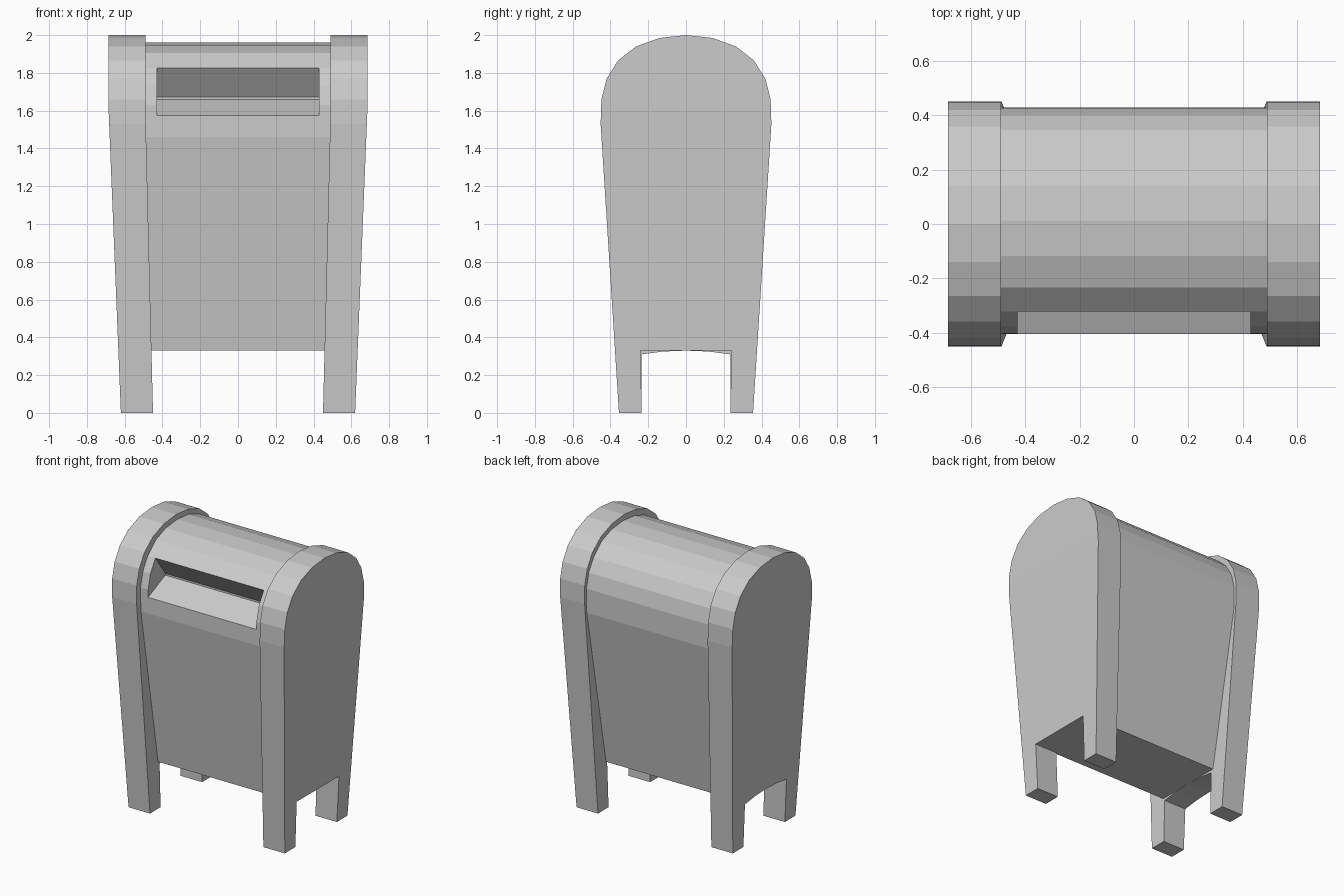
import bpy, bmesh

if "Cube" in bpy.data.objects:
    bpy.data.objects.remove(bpy.data.objects["Cube"])

BEND = 1.6  # height where the taper ends


def prism(name, profile, left, right):
    """Extrude a (y, z) profile in x; left and right give x at height z."""
    bm = bmesh.new()
    a = [bm.verts.new((0, y, z)) for y, z in profile]
    b = [bm.verts.new((1, y, z)) for y, z in profile]
    n = len(profile)
    bm.faces.new(a)
    bm.faces.new(b[::-1])
    for i in range(n):
        bm.faces.new((a[i], b[i], b[(i + 1) % n], a[(i + 1) % n]))
    # Split at the bend so each end stays planar on both sides of it
    bmesh.ops.bisect_plane(bm, geom=bm.verts[:] + bm.edges[:] + bm.faces[:],
                           dist=1e-5, plane_co=(0, 0, BEND), plane_no=(0, 0, 1))
    for v in bm.verts:
        v.co.x = right(v.co.z) if v.co.x > 0.5 else left(v.co.z)
    bmesh.ops.recalc_face_normals(bm, faces=bm.faces[:])
    mesh = bpy.data.meshes.new(name)
    bm.to_mesh(mesh)
    bm.free()
    obj = bpy.data.objects.new(name, mesh)
    bpy.context.collection.objects.link(obj)
    return obj


def boolean(target, other, operation):
    """Apply a boolean to target and remove the other object."""
    other.hide_render = True
    mod = target.modifiers.new("boolean", 'BOOLEAN')
    mod.operation = operation
    mod.solver = 'EXACT'
    mod.object = other
    bpy.context.view_layer.objects.active = target
    bpy.ops.object.modifier_apply(modifier=mod.name)
    bpy.data.objects.remove(other)


def outer(z):
    return 0.62 + 0.065 * min(z / BEND, 1)


def inner(z):
    return 0.45 + 0.04 * min(z / BEND, 1)


def both(half):
    """Complete a half outline that starts on +y and ends at the crown."""
    return half + [(-y, z) for y, z in half[-2::-1]]


# Arched side panels with two legs each; the left one has a curved lower edge
arch = both([(0.355, 0), (0.452, 1.53), (0.448, 1.66), (0.42, 1.77),
             (0.36, 1.865), (0.265, 1.94), (0.14, 1.985), (0, 2)])
straight = [(-0.235, 0), (-0.24, 0.33), (0.24, 0.33), (0.235, 0)]
curved = [(-0.235, 0), (-0.235, 0.31), (-0.12, 0.325), (0, 0.33),
          (0.12, 0.325), (0.235, 0.31), (0.235, 0)]
right_panel = prism("right_side_panel", arch + straight, inner, outer)
left_panel = prism("left_side_panel", arch + curved,
                   lambda z: -outer(z), lambda z: -inner(z))

# Main body, smaller than the panels and narrowing towards the floor
half = [(0.252, 0.33), (0.418, 1.46), (0.416, 1.63), (0.39, 1.735),
        (0.335, 1.825), (0.246, 1.905), (0.13, 1.947), (0, 1.96)]
outline = [(y + (0.012 if z > 1 else 0), z) for y, z in both(half)]
body = prism("mailbox_body", outline,
             lambda z: -inner(z) - 0.02, lambda z: inner(z) + 0.02)

# Letter slot: wedge cut with a sloping tray and a slanted roof
wedge = [(-0.405, 1.575), (-0.21, 1.66), (-0.21, 1.673), (-0.323, 1.826),
         (-0.5, 1.826), (-0.5, 1.573)]
cutter = prism("slot_cutter", wedge, lambda z: -0.43, lambda z: 0.43)
boolean(body, cutter, 'DIFFERENCE')

# Weld the panels on, leaving one clean outer skin
boolean(body, right_panel, 'UNION')
boolean(body, left_panel, 'UNION')
